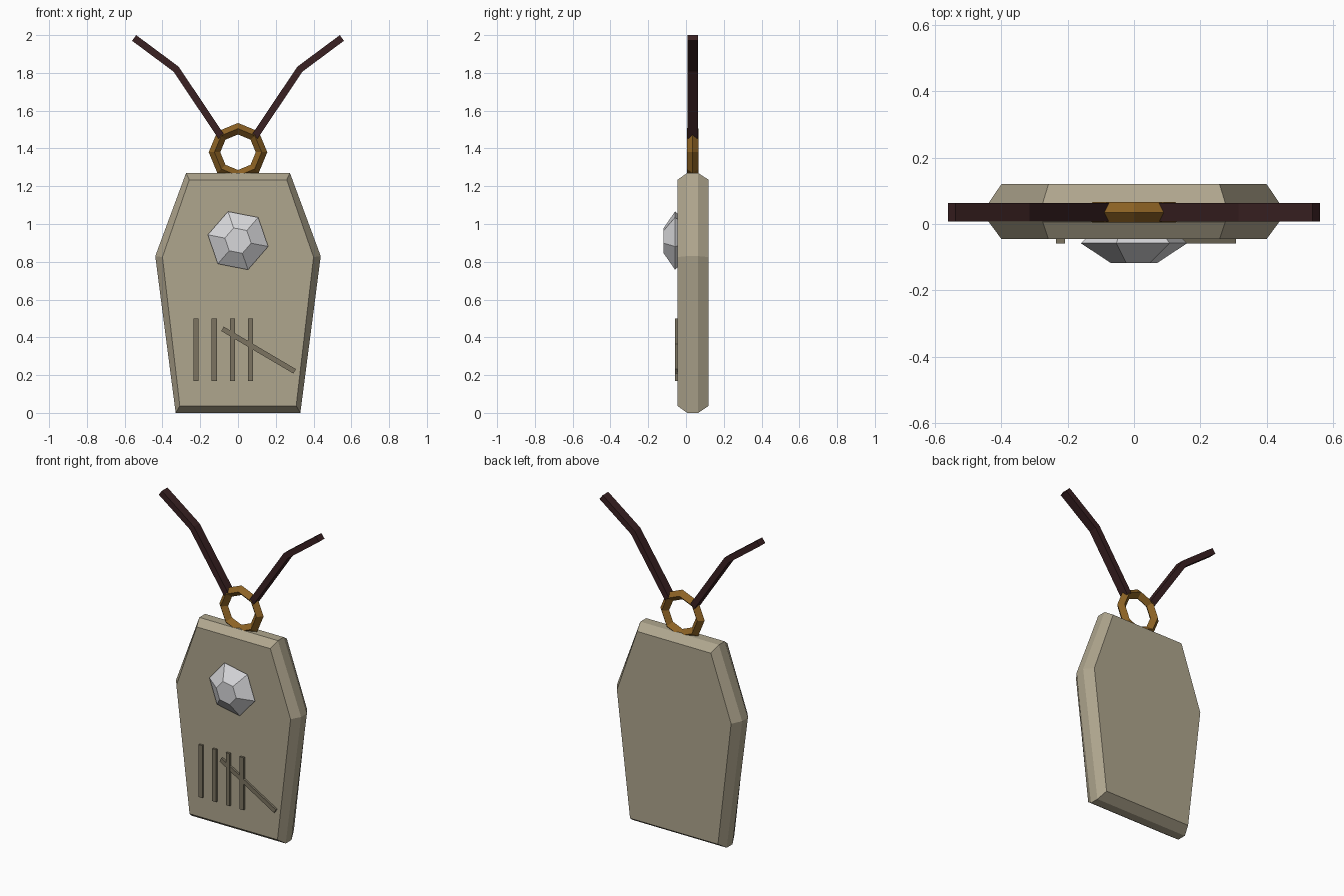
import bpy, bmesh, math
from mathutils import Vector

if "Cube" in bpy.data.objects:
    bpy.data.objects.remove(bpy.data.objects["Cube"])


def material(name, rgb):
    m = bpy.data.materials.new(name)
    m.diffuse_color = (*rgb, 1)
    m.use_nodes = True
    m.node_tree.nodes["Principled BSDF"].inputs["Base Color"].default_value = m.diffuse_color
    return m


STONE = material("pale stone", (0.43, 0.38, 0.27))
GROOVE = material("dark stone", (0.20, 0.175, 0.12))
SILVER = material("silver gem", (0.68, 0.68, 0.70))
GOLD = material("old gold", (0.27, 0.125, 0.018))
LEATHER = material("dark leather", (0.042, 0.015, 0.016))


def loft(name, rings, mat):
    """Join equal-length rings of points into a closed solid with flat caps."""
    bm = bmesh.new()
    loops = [[bm.verts.new(p) for p in ring] for ring in rings]
    n = len(loops[0])
    for a, b in zip(loops, loops[1:]):
        for i in range(n):
            j = (i + 1) % n
            bm.faces.new((a[i], a[j], b[j], b[i]))
    bm.faces.new(loops[0])
    bm.faces.new(loops[-1])
    bmesh.ops.recalc_face_normals(bm, faces=bm.faces)
    return finish(name, bm, mat)


def finish(name, bm, mat):
    mesh = bpy.data.meshes.new(name)
    bm.to_mesh(mesh)
    bm.free()
    mesh.materials.append(mat)
    obj = bpy.data.objects.new(name, mesh)
    bpy.context.collection.objects.link(obj)
    return obj


# Coffin-shaped slab with chamfered front and back rims
def coffin(half_outline, y):
    right = [(x, y, z) for x, z in half_outline]
    return right + [(-x, y, z) for x, y, z in reversed(right)]


rim = [(0.33, 0.0), (0.438, 0.83), (0.275, 1.27)]
face = [(0.308, 0.037), (0.40, 0.825), (0.258, 1.234)]
loft("coffin_slab", [coffin(face, -0.045), coffin(rim, 0.006),
                     coffin(rim, 0.064), coffin(face, 0.12)], STONE)


# Six-sided cut gem
def hexagon(radius, y):
    angles = [math.radians(-11 + 60 * i) for i in range(6)]
    return [(radius * math.cos(a), y, 0.912 + radius * math.sin(a)) for a in angles]


loft("gem", [hexagon(0.145, -0.04), hexagon(0.163, -0.058),
             hexagon(0.071, -0.118)], SILVER)


# Bar with rectangular section following a path in the xz plane
def bar(name, path, width, y0, y1, mat):
    pts = [Vector(p) for p in path]
    dirs = [(b - a).normalized() for a, b in zip(pts, pts[1:])]
    rings = []
    for i, p in enumerate(pts):
        d0, d1 = dirs[max(i - 1, 0)], dirs[min(i, len(dirs) - 1)]
        t = (d0 + d1).normalized()
        side = Vector((-t.y, t.x)) * (width / 2 / t.dot(d0))
        a, b = p + side, p - side
        rings.append([(a.x, y0, a.y), (b.x, y0, b.y), (b.x, y1, b.y), (a.x, y1, a.y)])
    return loft(name, rings, mat)


# Tally marks: four upright strokes and one slash
for i in range(4):
    x = -0.222 + 0.096 * i
    bar(f"tally_stroke_{i + 1}", [(x, 0.168), (x, 0.50)], 0.027, -0.059, -0.04, GROOVE)
bar("tally_slash", [(-0.082, 0.445), (0.30, 0.22)], 0.027, -0.0585, -0.04, GROOVE)

# Eight-sided hanging ring with a diamond section
bm = bmesh.new()
section = [(0.155, 0.035), (0.125, 0.004), (0.094, 0.035), (0.125, 0.066)]
loops = []
for i in range(8):
    a = math.radians(45 * i)
    loops.append([bm.verts.new((r * math.cos(a), y, 1.38 + r * math.sin(a)))
                  for r, y in section])
for i in range(8):
    p, q = loops[i], loops[(i + 1) % 8]
    for k in range(4):
        m = (k + 1) % 4
        bm.faces.new((p[k], p[m], q[m], q[k]))
bmesh.ops.recalc_face_normals(bm, faces=bm.faces)
finish("hanging_ring", bm, GOLD)

# Two bent cord ends rising from the ring
for side, s in (("left", -1), ("right", 1)):
    bar(f"cord_{side}", [(s * 0.088, 1.462), (s * 0.328, 1.82), (s * 0.55, 1.985)],
        0.037, 0.008, 0.064, LEATHER)
